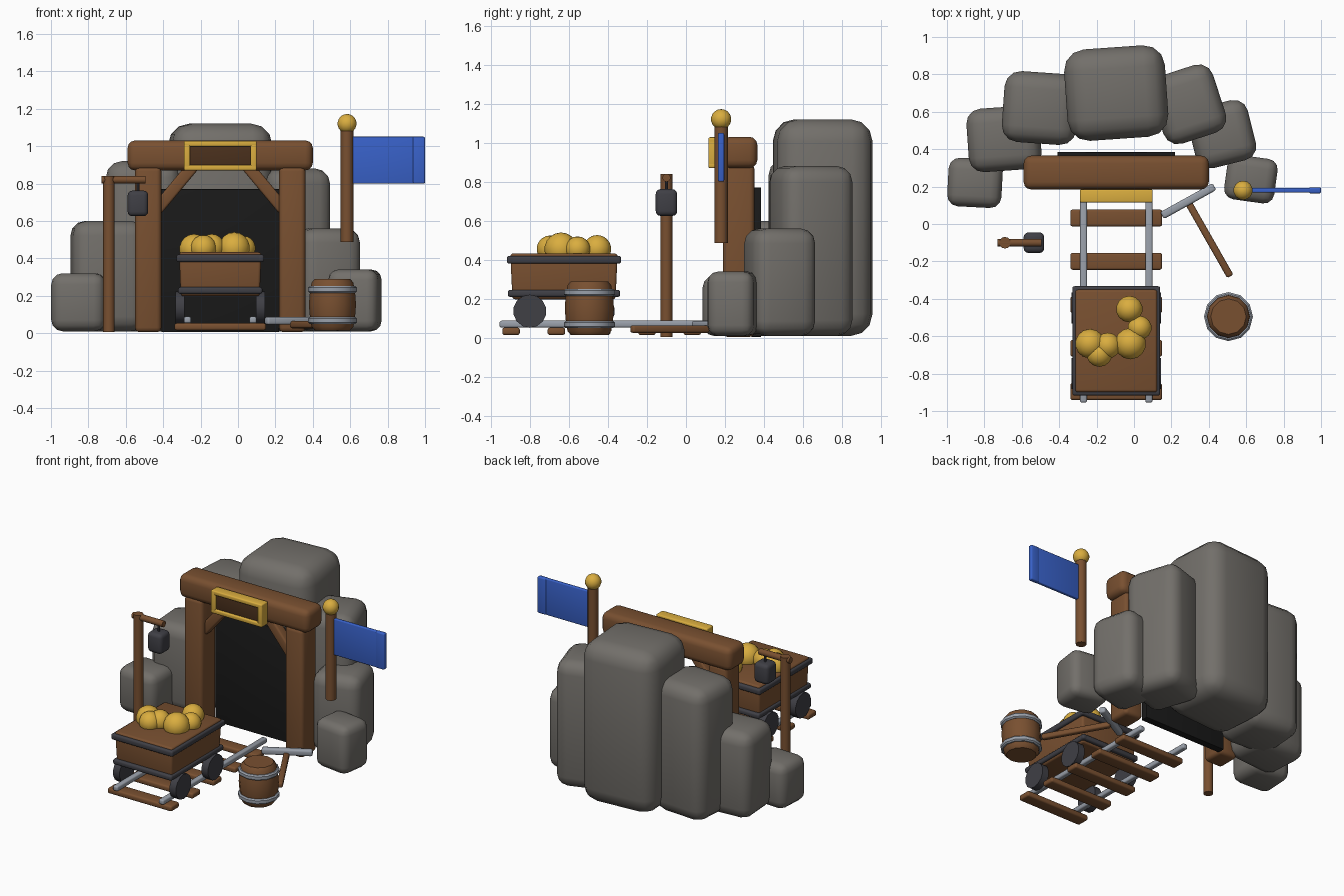
import bpy, bmesh, math
from mathutils import Vector, Matrix

if "Cube" in bpy.data.objects:
    bpy.data.objects.remove(bpy.data.objects["Cube"])


def material(name, rgb):
    m = bpy.data.materials.new(name)
    m.diffuse_color = (*rgb, 1)
    m.use_nodes = True
    m.node_tree.nodes["Principled BSDF"].inputs["Base Color"].default_value = m.diffuse_color
    return m


WOOD = material("wood", (0.19, 0.08, 0.03))
DARKWOOD = material("dark_wood", (0.07, 0.03, 0.012))
ROCK = material("rock", (0.17, 0.16, 0.145))
IRON = material("iron", (0.05, 0.05, 0.06))
STEEL = material("steel", (0.32, 0.35, 0.40))
GOLD = material("gold", (0.70, 0.42, 0.05))
BLUE = material("blue", (0.04, 0.12, 0.58))
BLACK = material("black", (0.01, 0.01, 0.01))


def finish(name, bm, mat, matrix=None, bevel=0, segs=3, angle=40):
    if bevel:
        bmesh.ops.bevel(bm, geom=bm.edges[:], offset=bevel, segments=segs,
                        profile=0.5, affect='EDGES')
    bmesh.ops.recalc_face_normals(bm, faces=bm.faces[:])
    me = bpy.data.meshes.new(name)
    bm.to_mesh(me)
    bm.free()
    me.materials.append(mat)
    ob = bpy.data.objects.new(name, me)
    bpy.context.collection.objects.link(ob)
    if matrix is not None:
        ob.matrix_world = matrix
    bpy.ops.object.select_all(action='DESELECT')
    ob.select_set(True)
    bpy.context.view_layer.objects.active = ob
    bpy.ops.object.shade_smooth_by_angle(angle=math.radians(angle))
    return ob


def block(name, center, size, mat, bevel=0.01, rot=None, segs=3, taper=1):
    bm = bmesh.new()
    bmesh.ops.create_cube(bm, size=1)
    for v in bm.verts:
        k = taper if v.co.z < 0 else 1
        v.co = Vector((v.co.x * size[0] * k, v.co.y * size[1] * k, v.co.z * size[2]))
    m = Matrix.Translation(center)
    if rot is not None:
        m = m @ rot
    return finish(name, bm, mat, m, bevel, segs)


def span(name, x, y, z, mat, bevel=0.01, **kw):
    c = [(a + b) / 2 for a, b in (x, y, z)]
    return block(name, c, [b - a for a, b in (x, y, z)], mat, bevel, **kw)


def beam(name, a, b, width, mat, bevel=0.01):
    d = Vector(b) - Vector(a)
    r = d.to_track_quat('Z', 'Y').to_matrix().to_4x4()
    return block(name, (Vector(a) + Vector(b)) / 2, (width, width, d.length), mat, bevel, r)


def rod(name, a, b, r, mat, sides=12):
    d = Vector(b) - Vector(a)
    bm = bmesh.new()
    bmesh.ops.create_cone(bm, cap_ends=True, segments=sides, radius1=r, radius2=r, depth=d.length)
    m = Matrix.Translation((Vector(a) + Vector(b)) / 2) @ d.to_track_quat('Z', 'Y').to_matrix().to_4x4()
    return finish(name, bm, mat, m)


def ball(name, c, r, mat):
    bm = bmesh.new()
    bmesh.ops.create_uvsphere(bm, u_segments=14, v_segments=9, radius=r)
    return finish(name, bm, mat, Matrix.Translation(c))


def lathe(name, c, profile, mat, sides=12):
    bm = bmesh.new()
    rings = [[bm.verts.new((r * math.cos(2 * math.pi * i / sides), r * math.sin(2 * math.pi * i / sides), z))
              for i in range(sides)] for r, z in profile]
    for a, b in zip(rings, rings[1:]):
        for i in range(sides):
            j = (i + 1) % sides
            bm.faces.new((a[i], a[j], b[j], b[i]))
    bm.faces.new(rings[0])
    bm.faces.new(rings[-1])
    return finish(name, bm, mat, Matrix.Translation(c))


# Boulders around the back: x, y, width, depth, top, turn
rocks = [(-0.85, 0.22, 0.29, 0.26, 0.32, -3), (-0.695, 0.455, 0.39, 0.34, 0.60, 4),
         (-0.50, 0.62, 0.40, 0.38, 0.92, -4), (-0.095, 0.70, 0.54, 0.49, 1.12, 4),
         (0.29, 0.64, 0.35, 0.38, 0.88, 18), (0.47, 0.48, 0.33, 0.33, 0.56, 14),
         (0.625, 0.24, 0.27, 0.24, 0.34, -8)]
for i, (x, y, w, d, top, turn) in enumerate(rocks):
    block(f"boulder_{i + 1}", (x, y, top / 2 + 0.005), (w, d, top - 0.01), ROCK,
          min(w, d) * 0.23, Matrix.Rotation(math.radians(turn), 4, 'Z'))

# Mine entrance frame
PX = -0.095
for s, side in ((-1, "left"), (1, "right")):
    x = PX + s * 0.385
    span(f"{side}_entrance_post", (x - 0.07, x + 0.07), (0.19, 0.35), (0.005, 0.89), WOOD, 0.025)
    beam(f"{side}_brace", (PX + s * 0.34, 0.26, 0.66), (PX + s * 0.14, 0.26, 0.90), 0.065, WOOD, 0.012)
span("lintel", (-0.59, 0.40), (0.185, 0.365), (0.87, 1.03), WOOD, 0.04)
span("tunnel_darkness", (-0.41, 0.22), (0.335, 0.385), (0.005, 0.77), BLACK, 0.004)

# Sign with a gold border
span("sign_panel", (-0.27, 0.08), (0.13, 0.19), (0.89, 1.01), DARKWOOD, 0.005)
for z, n in ((0.885, "bottom"), (1.013, "top")):
    span(f"sign_border_{n}", (-0.29, 0.10), (0.115, 0.185), (z - 0.015, z + 0.015), GOLD, 0.008)
for x, n in ((-0.273, "left"), (0.083, "right")):
    span(f"sign_border_{n}", (x - 0.017, x + 0.017), (0.115, 0.185), (0.87, 1.028), GOLD, 0.008)

# Track
for i in range(5):
    y = 0.032 - 0.232 * i
    span(f"sleeper_{i + 1}", (-0.34, 0.15), (y - 0.045, y + 0.045), (0.015, 0.053), WOOD, 0.012)
for x, n in ((-0.27, "left"), (0.08, "right")):
    span(f"{n}_rail", (x - 0.019, x + 0.019), (-0.955, 0.18), (0.053, 0.088), STEEL, 0.01)

# Ore cart
CY = -0.625
block("cart_body", (PX, CY, 0.315), (0.44, 0.55, 0.235), WOOD, 0.015, taper=0.96)


def rim(name, z, w, d, t):
    for s in (-1, 1):
        block(f"{name}_side_{s}", (PX + s * (w - t) / 2, CY, z), (t, d, t), IRON, 0.012)
        block(f"{name}_end_{s}", (PX, CY + s * (d - t) / 2, z), (w, t, t), IRON, 0.012)


rim("cart_top_rim", 0.40, 0.47, 0.585, 0.04)
rim("cart_bottom_rim", 0.228, 0.45, 0.575, 0.036)
for s in (-1, 1):
    for y in (-0.80, -0.45):
        x = PX + s * 0.215
        rod("cart_wheel", (x - 0.025, y, 0.137), (x + 0.025, y, 0.137), 0.085, IRON, 14)

# Gold nuggets
for x, y, z, r in ((-0.235, -0.64, 0.45, 0.08), (-0.185, -0.695, 0.455, 0.07), (-0.14, -0.65, 0.46, 0.07),
                   (-0.02, -0.64, 0.455, 0.085), (0.03, -0.555, 0.455, 0.065), (-0.025, -0.455, 0.455, 0.072)):
    ball("gold_nugget", (x, y, z), r, GOLD)

# Barrel
lathe("barrel", (0.505, -0.495, 0), [(0.095, 0.015), (0.112, 0.035), (0.122, 0.10), (0.126, 0.152),
                                     (0.122, 0.205), (0.112, 0.27), (0.095, 0.29)], WOOD)
for z in (0.068, 0.233):
    lathe("barrel_hoop", (0.505, -0.495, z), [(0.122, -0.018), (0.131, -0.01), (0.131, 0.01), (0.122, 0.018)], STEEL)

# Pickaxe on the ground
beam("pickaxe_handle", (0.29, 0.115, 0.045), (0.515, -0.28, 0.045), 0.038, WOOD, 0.012)
beam("pickaxe_head", (0.15, 0.045, 0.066), (0.43, 0.20, 0.066), 0.042, STEEL, 0.012)

# Lantern post
rod("lantern_post", (-0.69, -0.10, 0.005), (-0.69, -0.10, 0.84), 0.031, WOOD)
rod("lantern_arm", (-0.73, -0.10, 0.82), (-0.495, -0.10, 0.82), 0.021, WOOD)
span("lantern", (-0.59, -0.48), (-0.155, -0.045), (0.625, 0.762), IRON, 0.025)
rod("lantern_hook", (-0.535, -0.10, 0.75), (-0.535, -0.10, 0.82), 0.008, IRON, 8)

# Flag
rod("flag_pole", (0.583, 0.18, 0.487), (0.583, 0.18, 1.10), 0.034, WOOD)
ball("flag_pole_finial", (0.583, 0.18, 1.12), 0.052, GOLD)
span("flag", (0.60, 0.99), (0.168, 0.192), (0.80, 1.05), BLUE, 0.006)
span("flag_hem", (0.935, 1.0), (0.164, 0.196), (0.80, 1.05), BLUE, 0.008)
